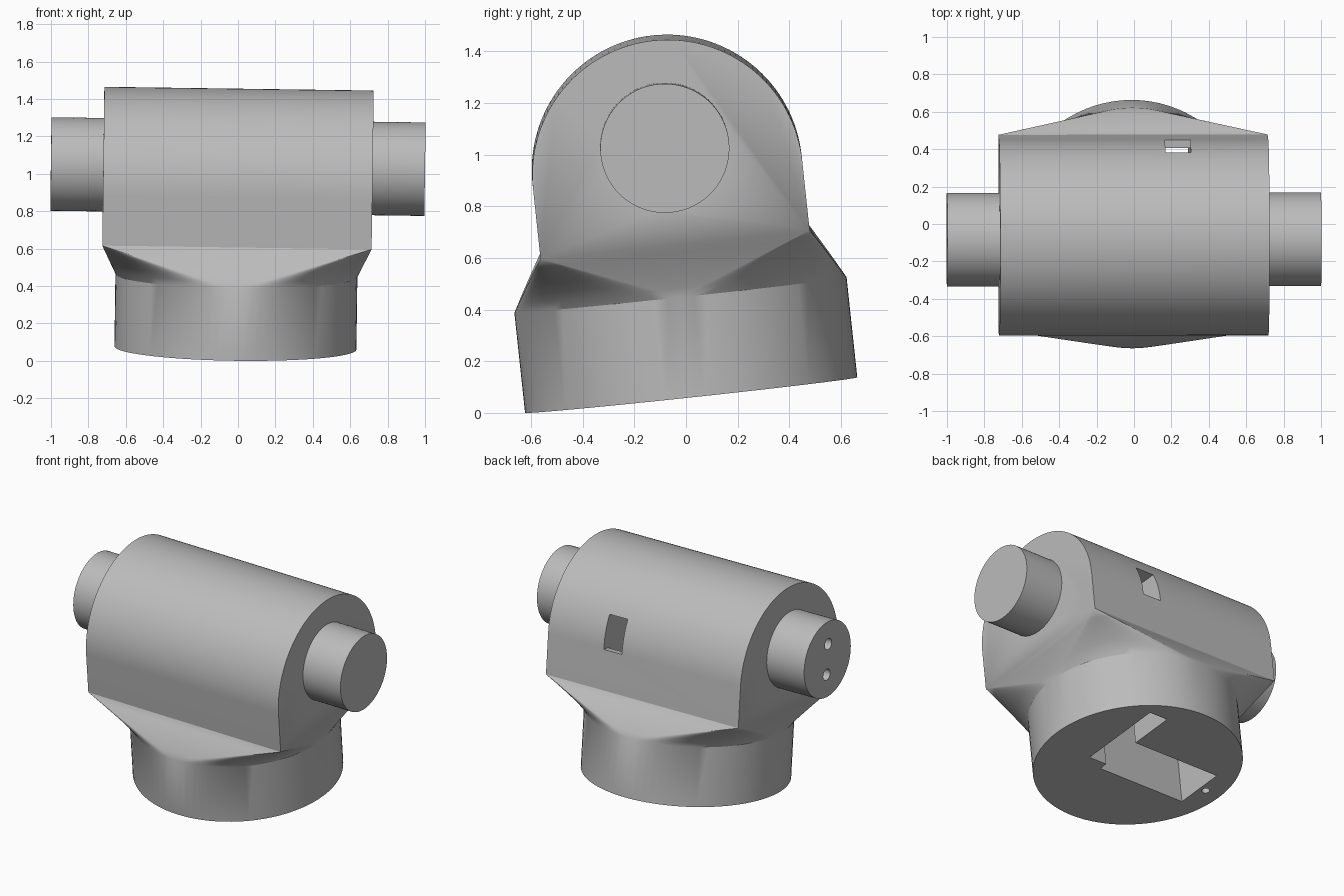
import bpy, bmesh, math
from mathutils import Matrix, Vector

cube = bpy.data.objects.get("Cube")
if cube:
    bpy.data.objects.remove(cube, do_unlink=True)

grey = bpy.data.materials.new("light grey")
grey.use_nodes = True
COLOUR = (0.5, 0.5, 0.5, 1)
grey.diffuse_color = COLOUR
grey.node_tree.nodes["Principled BSDF"].inputs["Base Color"].default_value = COLOUR

RADIUS, COLLAR_H = 0.647, 0.39
HALF_X, HALF_Y, SEAT_Z = 0.72, 0.524, 0.596
ARC_Z, PIN_Z = 0.867, 0.975


def finish(name, bm):
    bmesh.ops.remove_doubles(bm, verts=bm.verts, dist=0.0001)
    bmesh.ops.recalc_face_normals(bm, faces=bm.faces)
    mesh = bpy.data.meshes.new(name)
    bm.to_mesh(mesh)
    bm.free()
    mesh.materials.append(grey)
    obj = bpy.data.objects.new(name, mesh)
    bpy.context.collection.objects.link(obj)
    return obj


def box(name, x, y, z):
    bm = bmesh.new()
    mid = [(a + b) / 2 for a, b in (x, y, z)]
    size = [b - a for a, b in (x, y, z)]
    bmesh.ops.create_cube(bm, size=1, matrix=Matrix.Translation(mid) @ Matrix.Diagonal((*size, 1)))
    return finish(name, bm)


def cylinder(name, radius, length, centre, axis="Z", sides=96):
    bm = bmesh.new()
    turn = Matrix.Rotation(math.pi / 2, 4, "Y") if axis == "X" else Matrix()
    bmesh.ops.create_cone(bm, cap_ends=True, segments=sides, radius1=radius, radius2=radius,
                          depth=length, matrix=Matrix.Translation(centre) @ turn)
    return finish(name, bm)


def combine(target, other, operation):
    mod = target.modifiers.new(other.name, "BOOLEAN")
    mod.operation, mod.solver, mod.object = operation, "EXACT", other
    bpy.context.view_layer.objects.active = target
    bpy.ops.object.modifier_apply(modifier=mod.name)
    bpy.data.objects.remove(other, do_unlink=True)


def collar_ring(t):
    """Blend from the round collar (t=0) to the rectangular seat (t=1)."""
    points, steps = [], 20
    for quadrant in range(4):
        middle = (quadrant + 0.5) * math.pi / 2
        corner = Vector((math.copysign(HALF_X, math.cos(middle)),
                         math.copysign(HALF_Y, math.sin(middle))))
        for i in range(steps + 1):
            a = (quadrant + i / steps) * math.pi / 2
            rim = Vector((math.cos(a), math.sin(a))) * RADIUS
            bend = 1 + 0.35 * abs(math.sin(2 * a))
            points.append(rim.lerp(corner, t ** bend))
    return points


# Round collar flaring up into a rectangular seat
bm = bmesh.new()
levels = [(0, 0)] + [(i / 6, COLLAR_H + (SEAT_Z - COLLAR_H) * i / 6) for i in range(7)]
rings = [[bm.verts.new((p.x, p.y, z)) for p in collar_ring(t)] for t, z in levels]
count = len(rings[0])
for low, high in zip(rings, rings[1:]):
    for i in range(count):
        j = (i + 1) % count
        bm.faces.new((low[i], low[j], high[j], high[i]))
bm.faces.new(rings[0])
bm.faces.new(rings[-1])
housing = finish("swivel_housing", bm)

# Arched body, extruded along x
bm = bmesh.new()
profile = [(-HALF_Y, SEAT_Z), (HALF_Y, SEAT_Z)]
profile += [(HALF_Y * math.cos(a), ARC_Z + HALF_Y * math.sin(a))
            for a in (math.pi * i / 64 for i in range(65))]
end = bm.faces.new([bm.verts.new((-HALF_X, y, z)) for y, z in profile])
extruded = bmesh.ops.extrude_face_region(bm, geom=[end])["geom"]
bmesh.ops.translate(bm, verts=[v for v in extruded if isinstance(v, bmesh.types.BMVert)],
                    vec=(2 * HALF_X, 0, 0))
combine(housing, finish("arched_body", bm), "UNION")

# Pin through both ends
combine(housing, cylinder("cross_pin", 0.25, 2, (0, 0, PIN_Z), "X"), "UNION")

# Pocket, channel and rear window
cuts = [
    box("main_pocket", (-0.485, 0.17), (-0.157, 0.177), (-0.1, 0.6)),
    box("channel", (0.167, 0.303), (-0.1, 0.48), (-0.1, 1.078)),
    box("rear_window", (0.167, 0.303), (0.3, 0.7), (0.86, 1.078)),
    cylinder("bottom_hole", 0.025, 0.5, (-0.532, 0.015, 0), sides=24),
]
# Two holes in one pin end
for side in (-1, 1):
    cuts.append(cylinder("pin_hole", 0.037, 0.6, (-1, 0, PIN_Z + 0.1 * side), "X", 32))
for cut in cuts:
    combine(housing, cut, "DIFFERENCE")

# Lean the whole part slightly
housing.data.transform(Matrix.Translation((-0.014, 0.02, 0.069))
                       @ Matrix.Rotation(math.radians(6.1), 4, "X")
                       @ Matrix.Rotation(math.radians(0.8), 4, "Y"))
bpy.ops.object.select_all(action="DESELECT")
housing.select_set(True)
bpy.context.view_layer.objects.active = housing
bpy.ops.object.shade_smooth_by_angle(angle=math.radians(30))
